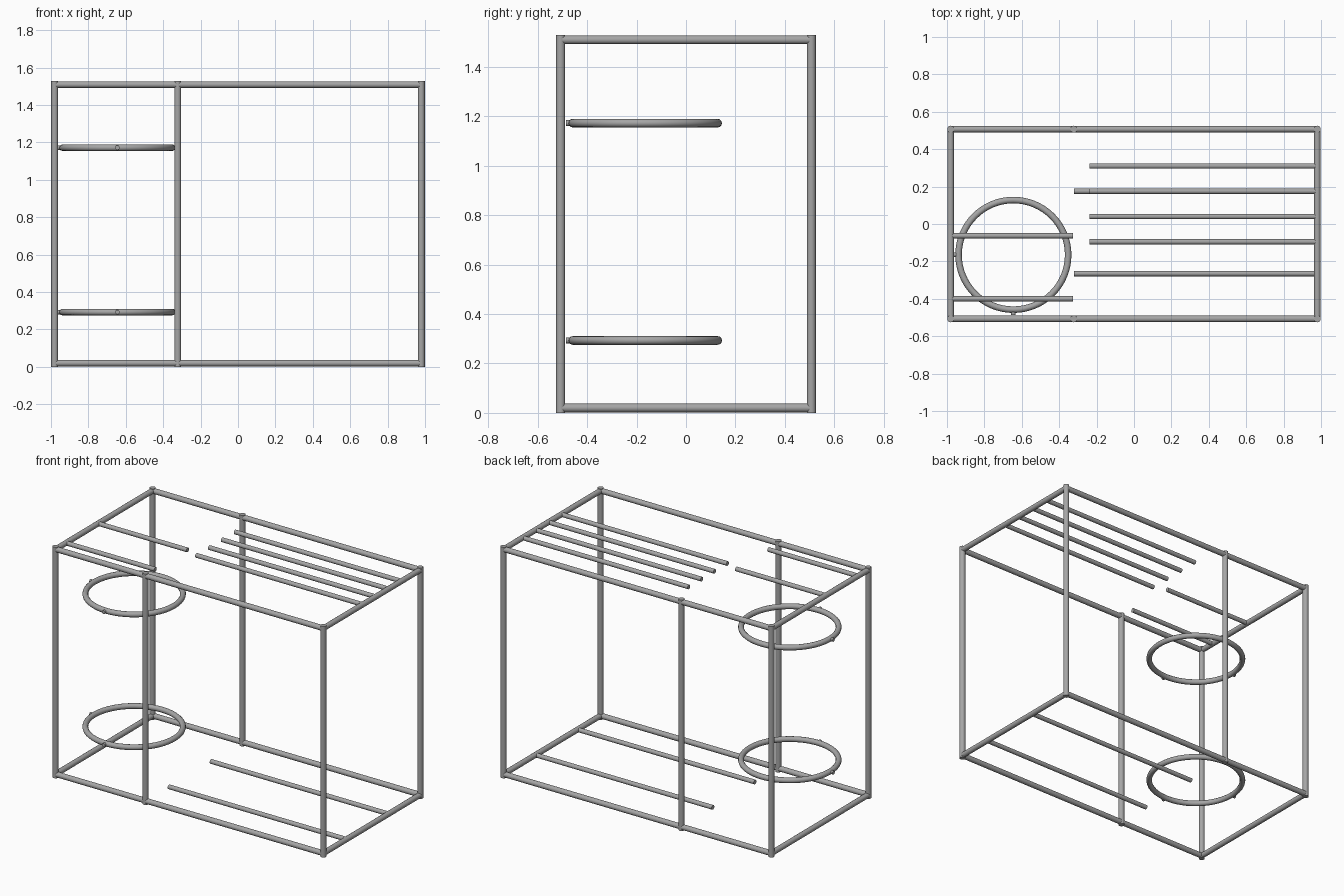
import bpy
from mathutils import Vector

cube = bpy.data.objects.get("Cube")
if cube:
    bpy.data.objects.remove(cube, do_unlink=True)

steel = bpy.data.materials.new("grey steel")
steel.use_nodes = True
GREY = (0.38, 0.38, 0.38, 1)
steel.diffuse_color = GREY
steel.node_tree.nodes["Principled BSDF"].inputs["Base Color"].default_value = GREY

X, Y = 0.98, 0.507          # tube centre lines of the frame
LOW, HIGH, TOP = 0.02, 1.509, 1.529
MID_X = -0.322
TUBE, ROD, STUB = 0.0185, 0.0145, 0.012


def finish(name, angle):
    ob = bpy.context.object
    ob.name = name
    ob.data.materials.append(steel)
    bpy.ops.object.shade_smooth_by_angle(angle=angle)
    return ob


def tube(name, start, end, radius, sides=16):
    a, b = Vector(start), Vector(end)
    axis = b - a
    bpy.ops.mesh.primitive_cylinder_add(
        vertices=sides, radius=radius, depth=axis.length, location=(a + b) / 2,
        rotation=axis.to_track_quat('Z', 'Y').to_euler())
    return finish(name, 0.6)


# Uprights: four corners and the middle pair
for side, y in (("front", -Y), ("back", Y)):
    for place, x in (("right", -X), ("middle", MID_X), ("left", X)):
        tube(f"{side}_{place}_post", (x, y, 0), (x, y, TOP), TUBE)

# Upper and lower rectangular frames
for level, z in (("lower", LOW), ("upper", HIGH)):
    for side, y in (("front", -Y), ("back", Y)):
        tube(f"{level}_{side}_rail", (-X, y, z), (X, y, z), 0.0175)
    for side, x in (("right", -X), ("left", X)):
        tube(f"{level}_{side}_rail", (x, -Y, z), (x, Y, z), 0.0175)

# Cantilevered rods
for i, y in enumerate((-0.095, 0.04, 0.175, 0.31)):
    tube(f"upper_left_rod_{i + 1}", (-0.238, y, HIGH), (X, y, HIGH), ROD)
for i, y in enumerate((-0.4, -0.063)):
    tube(f"upper_right_rod_{i + 1}", (-X, y, HIGH), (-0.325, y, HIGH), ROD)
for i, y in enumerate((-0.265, 0.175)):
    tube(f"lower_rod_{i + 1}", (-0.32, y, LOW), (X, y, LOW), ROD)

# Horizontal hoops with their short mounting stubs
CX, CY, R = -0.645, -0.165, 0.293
for level, z in (("lower", 0.293), ("upper", 1.172)):
    bpy.ops.mesh.primitive_torus_add(
        major_segments=64, minor_segments=12, major_radius=R,
        minor_radius=0.0175, location=(CX, CY, z))
    finish(f"{level}_hoop", 0.6)
    tube(f"{level}_hoop_front_stub", (CX, CY - R, z), (CX, -0.486, z), STUB, 12)
    tube(f"{level}_hoop_side_stub", (CX - R, CY, z), (-0.966, CY, z), STUB, 12)
